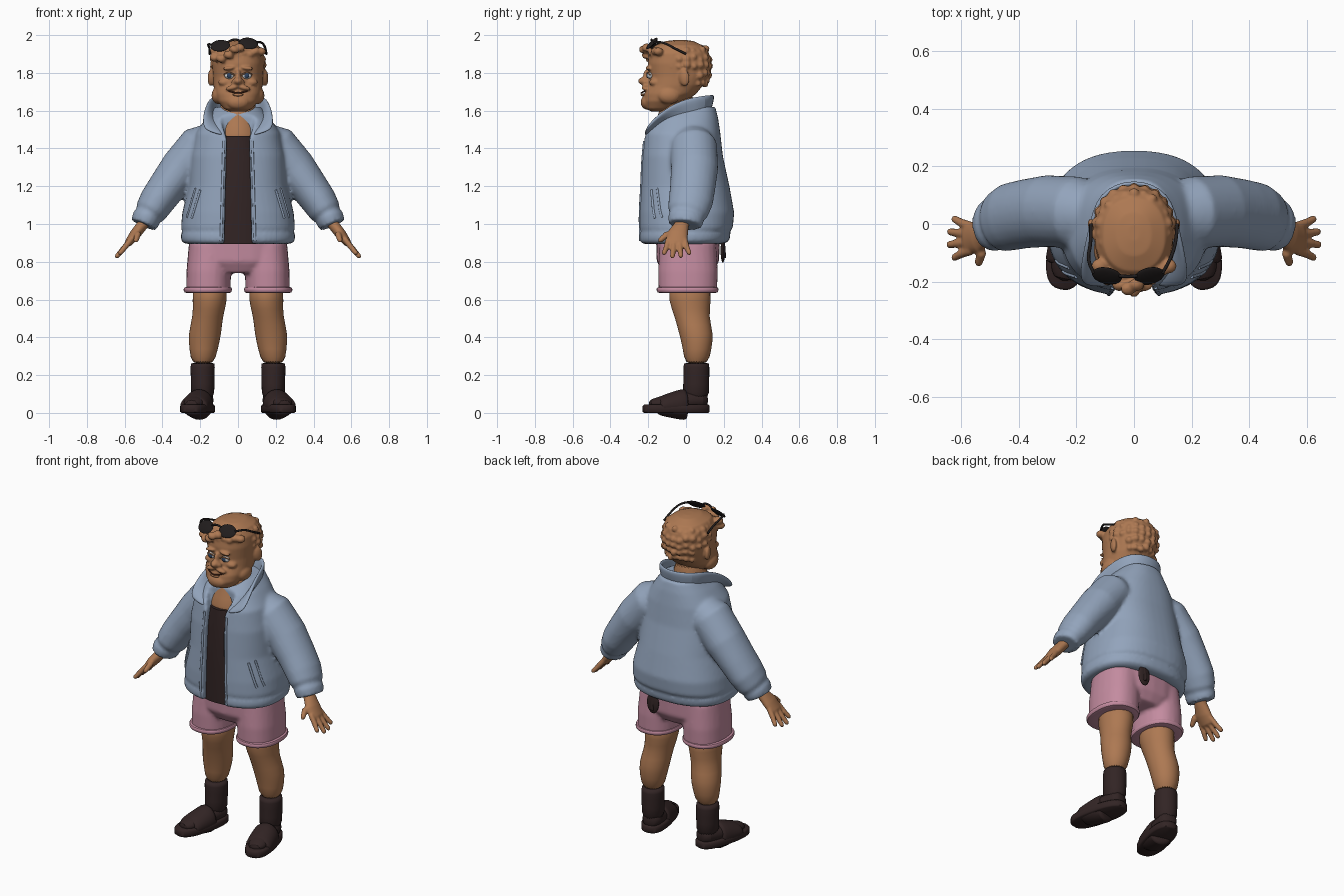
import bpy, bmesh, math, random
from mathutils import Vector, Euler

random.seed(4)
cube = bpy.data.objects.get("Cube")
if cube:
    bpy.data.objects.remove(cube, do_unlink=True)


def material(name, r, g, b):
    m = bpy.data.materials.new(name)
    m.use_nodes = True
    m.diffuse_color = (r, g, b, 1)
    bsdf = next(n for n in m.node_tree.nodes if n.type == "BSDF_PRINCIPLED")
    bsdf.inputs["Base Color"].default_value = (r, g, b, 1)
    bsdf.inputs["Roughness"].default_value = .8
    return m


SKIN = material("warm skin", .42, .19, .085)
BLUE = material("jacket blue", .29, .37, .5)
PINK = material("shorts pink", .55, .26, .35)
DARK = material("dark brown", .032, .018, .018)
BLACK = material("glasses black", .015, .012, .012)
WHITE = material("eye white", .7, .7, .7)
IRIS = material("iris blue", .03, .06, .12)
LIP = material("lip line", .1, .03, .015)


def activate(objs):
    bpy.ops.object.select_all(action="DESELECT")
    for o in objs:
        o.select_set(True)
    bpy.context.view_layer.objects.active = objs[0]


def mesh_object(name, bm, mat):
    bmesh.ops.recalc_face_normals(bm, faces=bm.faces)
    me = bpy.data.meshes.new(name)
    bm.to_mesh(me)
    bm.free()
    o = bpy.data.objects.new(name, me)
    bpy.context.collection.objects.link(o)
    me.materials.append(mat)
    activate([o])
    bpy.ops.object.shade_smooth_by_angle(angle=math.radians(50))
    return o


def tube(name, rings, mat, axis=None, power=2, sides=24, subdiv=0):
    """Loft ellipses given as (x, y, z, half width, half depth)."""
    bm = bmesh.new()
    pts = [Vector(r[:3]) for r in rings]
    loops = []
    for i, r in enumerate(rings):
        t = axis or (pts[min(i + 1, len(pts) - 1)] - pts[max(i - 1, 0)]).normalized()
        ref = Vector((0, 0, 1)) if abs(t.y) > .8 else Vector((0, 1, 0))
        v = (ref - t * ref.dot(t)).normalized()
        u = v.cross(t)
        loop = []
        for k in range(sides):
            c, s = math.cos(k * math.tau / sides), math.sin(k * math.tau / sides)
            c = math.copysign(abs(c) ** (2 / power), c)
            s = math.copysign(abs(s) ** (2 / power), s)
            loop.append(bm.verts.new(pts[i] + u * c * r[3] + v * s * r[4]))
        loops.append(loop)
    for a, b in zip(loops, loops[1:]):
        for k in range(sides):
            n = (k + 1) % sides
            bm.faces.new((a[k], a[n], b[n], b[k]))
    bm.faces.new(loops[0])
    bm.faces.new(loops[-1])
    o = mesh_object(name, bm, mat)
    if subdiv:
        o.modifiers.new("Smooth", "SUBSURF").levels = subdiv
        o.modifiers["Smooth"].render_levels = subdiv
    return o


def profile(rows):
    """Turn (z, half width, front y, back y) rows into level rings."""
    return [(0, (f + b) / 2, z, w, (b - f) / 2) for z, w, f, b in rows]


def ball(name, loc, size, mat, rot=(0, 0, 0)):
    bm = bmesh.new()
    bmesh.ops.create_uvsphere(bm, u_segments=20, v_segments=12, radius=1)
    for v in bm.verts:
        v.co = Euler(rot).to_matrix() @ Vector(a * b for a, b in zip(v.co, size)) + Vector(loc)
    return mesh_object(name, bm, mat)


def wire(name, pts, radius, mat):
    cu = bpy.data.curves.new(name, "CURVE")
    cu.dimensions, cu.bevel_depth, cu.bevel_resolution = "3D", radius, 3
    cu.use_fill_caps = True
    sp = cu.splines.new("NURBS")
    sp.points.add(len(pts) - 1)
    sp.use_endpoint_u, sp.order_u = True, 3
    for p, q in zip(sp.points, pts):
        p.co = (*q, 1)
    o = bpy.data.objects.new(name, cu)
    bpy.context.collection.objects.link(o)
    cu.materials.append(mat)
    return o


def fuse(name, objs, voxel, rounds):
    """Join overlapping solids into one soft skin."""
    activate(objs)
    bpy.ops.object.join()
    o = objs[0]
    o.name = name
    m = o.modifiers.new("Fuse", "REMESH")
    m.mode, m.voxel_size, m.use_smooth_shade = "VOXEL", voxel, True
    m = o.modifiers.new("Relax", "SMOOTH")
    m.factor, m.iterations = .5, rounds
    bpy.ops.object.convert(target="MESH")
    return o


UP = Vector((0, 0, 1))
SIDES = (("left", 1), ("right", -1))

# Jacket body, cut open down the front
torso = tube("torso", profile([
    (.895, .28, -.235, .2), (.91, .3, -.25, .228), (.945, .303, -.25, .236),
    (.96, .294, -.243, .232), (.98, .302, -.25, .248), (1.06, .295, -.25, .255),
    (1.2, .262, -.243, .23), (1.36, .252, -.235, .195), (1.48, .225, -.222, .182),
    (1.56, .17, -.18, .17), (1.62, .12, -.1, .155)]), BLUE, UP, 2.4, 48)
bm = bmesh.new()
edge = [(.075, .8), (.06, 1.45), (.12, 1.64)]
outline = edge + [(-x, z) for x, z in reversed(edge)]
front = bm.faces.new([bm.verts.new((x, -.4, z)) for x, z in outline])
ext = bmesh.ops.extrude_face_region(bm, geom=[front])
bmesh.ops.translate(bm, vec=(0, .25, 0), verts=[v for v in ext["geom"] if isinstance(v, bmesh.types.BMVert)])
slot = mesh_object("opening_cutter", bm, BLUE)
slot.hide_render = True
cut = torso.modifiers.new("Opening", "BOOLEAN")
cut.object, cut.operation = slot, "DIFFERENCE"
activate([torso])
bpy.ops.object.convert(target="MESH")
bpy.data.objects.remove(slot, do_unlink=True)

# Sleeves with gathered cuffs
parts = [torso]
for side, s in SIDES:
    parts.append(tube("sleeve", [(s * x, y, z, a, b) for x, y, z, a, b in (
        (.13, .03, 1.45, .09, .1), (.2, .04, 1.41, .118, .125), (.3, .045, 1.295, .112, .125),
        (.38, .035, 1.19, .1, .12), (.43, .025, 1.12, .094, .118), (.463, .01, 1.065, .085, .108),
        (.476, .005, 1.045, .07, .092), (.485, 0, 1.03, .077, .096), (.5, -.005, .995, .07, .088))], BLUE))
jacket = fuse("jacket", parts, .011, 4)

# Collar, a folded band that opens into lapels
half = [((0, .12, 1.57), (0, .16, 1.685)), ((.1, .1, 1.56), (.125, .11, 1.685)),
        ((.125, 0, 1.55), (.155, -.03, 1.66)), ((.115, -.12, 1.53), (.185, -.14, 1.59)),
        ((.06, -.225, 1.46), (.19, -.215, 1.5))]
band = [[(-x, y, z) for x, y, z in p] for p in reversed(half[1:])] + half
bm = bmesh.new()
cols = [[bm.verts.new(Vector(a).lerp(Vector(b), t)) for t in (0, .5, 1)] for a, b in band]
for a, b in zip(cols, cols[1:]):
    for k in range(2):
        bm.faces.new((a[k], a[k + 1], b[k + 1], b[k]))
collar = mesh_object("collar", bm, BLUE)
m = collar.modifiers.new("Thickness", "SOLIDIFY")
m.thickness, m.offset = .024, 0
m = collar.modifiers.new("Round", "SUBSURF")
m.levels = m.render_levels = 2

# Slanted pocket welts and front placket edges laid on the jacket
for side, s in SIDES:
    def on_jacket(x, z):
        hit, loc, _, _ = jacket.ray_cast(Vector((s * x, -1, z)), Vector((0, 1, 0)))
        return loc if hit else Vector((s * x, -.2, z))
    for name, a, b, r in (("pocket_front", (.2, 1.18), (.245, 1.03), .007),
                          ("pocket_back", (.225, 1.19), (.27, 1.035), .006),
                          ("placket_edge", (.075, 1.44), (.09, .91), .007)):
        path = [on_jacket(a[0] + (b[0] - a[0]) * t / 6, a[1] + (b[1] - a[1]) * t / 6) for t in range(7)]
        wire(side + "_" + name, path, r, BLUE)

# Shirt and neck
tube("shirt", [(0, -.08, .893, .2, .14), (0, -.08, 1.1, .19, .142), (0, -.08, 1.35, .16, .135),
               (0, -.09, 1.465, .1, .115)], DARK, UP)
tube("neck", [(0, -.08, 1.4, .13, .115), (0, -.075, 1.48, .125, .115), (0, -.05, 1.56, .1, .1),
              (0, -.03, 1.7, .09, .09)], SKIN, UP, subdiv=1)
wire("hanging_cloth", [(.09, .19, .94), (.09, .2, .86), (.09, .2, .82)], .012, DARK)
ball("hanging_cloth_tip", (.09, .195, .86), (.04, .012, .065), DARK)

# Shorts with rolled cuffs
parts = [tube("hips", [(0, .01, .74, .15, .13), (0, .01, .8, .25, .165), (0, .01, .95, .255, .17)], PINK, UP, 2.4)]
for side, s in SIDES:
    parts.append(tube("short_leg", [(s * x, .01, z, a, b) for x, z, a, b in (
        (.157, .645, .118, .155), (.155, .75, .118, .158), (.14, .9, .12, .15))], PINK, UP, 2.3))
fuse("shorts", parts, .011, 4)
for side, s in SIDES:
    tube(side + "_shorts_cuff", [(s * .16, .008, z, a, a + .036) for z, a in (
        (.633, .108), (.636, .124), (.65, .13), (.664, .127), (.67, .112))], PINK, UP, 2.3, 32, 1)

# Legs, socks and slip-on sandals
for side, s in SIDES:
    tube(side + "_leg", [(s * x, y, z, a, b) for x, y, z, a, b in (
        (.15, .02, .7, .095, .115), (.148, .02, .59, .092, .113), (.16, .03, .51, .079, .09),
        (.176, .055, .42, .089, .092), (.182, .06, .34, .076, .076),
        (.187, .055, .25, .06, .063))], SKIN, UP, subdiv=1)
    tube(side + "_sock", [(s * .187, y, z, a, b) for y, z, a, b in (
        (.055, .265, .062, .066), (.055, .26, .066, .07), (.055, .15, .062, .068),
        (.05, .06, .064, .075))], DARK, UP, subdiv=1)
    shoe = [
        tube(side + "_sole", [(0, -.1, z, w, w + .103) for z, w in (
            (0, .07), (.006, .077), (.036, .077), (.044, .07))], DARK, UP, 2.6, 40),
        tube(side + "_foot", [(0, .07, .07, .03, .03), (0, .05, .07, .058, .055), (0, -.07, .06, .064, .052),
                              (0, -.2, .05, .06, .036), (0, -.25, .048, .03, .018)], DARK, subdiv=1),
        tube(side + "_strap", [(0, -.045, .045, .072, .078), (0, -.055, .045, .078, .086),
                               (0, -.13, .04, .079, .068), (0, -.19, .036, .076, .05),
                               (0, -.2, .036, .07, .042)], DARK, subdiv=1)]
    for o in shoe:
        o.rotation_euler.z = s * .24
        o.location = (s * .19, .045, 0)

# Hands
for side, s in SIDES:
    parts = [tube("palm", [(s * x, y, z, a, b) for x, y, z, a, b in (
        (.48, -.01, 1.03, .03, .035), (.51, -.025, .99, .03, .04), (.545, -.045, .945, .029, .056),
        (.58, -.05, .9, .021, .053), (.59, -.05, .89, .012, .045))], SKIN)]
    for k in range(4):
        y, reach = -.092 + .028 * k, (.045, .062, .06, .045)[k]
        tip = y - .025 + .017 * k
        parts.append(tube("finger", [
            (s * .565, y, .92, .016, .016), (s * (.575 + reach * .6), (y + tip) / 2, .9 - reach * .6, .015, .015),
            (s * (.58 + reach), tip, .89 - reach, .013, .013),
            (s * (.586 + reach), tip, .882 - reach, .006, .006)], SKIN, sides=12))
    parts.append(tube("thumb", [(s * .515, -.05, .975, .018, .02), (s * .53, -.1, .945, .017, .018),
                                (s * .54, -.135, .915, .014, .014), (s * .542, -.145, .905, .006, .006)], SKIN))
    fuse(side + "_hand", parts, .006, 3)

# Head with ears, brows, nose, beard and curly hair
parts = [tube("skull", profile([
    (1.595, .04, -.18, -.1), (1.61, .075, -.215, -.07), (1.65, .108, -.228, 0), (1.69, .124, -.222, .055),
    (1.735, .13, -.2, .09), (1.78, .132, -.196, .115), (1.85, .138, -.203, .13), (1.905, .134, -.195, .122),
    (1.945, .11, -.165, .09), (1.968, .06, -.11, .04), (1.974, .02, -.06, 0)]), SKIN, UP, 2.3, 40)]


def lump(loc, size, rot=(0, 0, 0)):
    parts.append(ball("lump", loc, size, SKIN, rot))


lump((0, -.215, 1.757), (.026, .04, .022))
lump((0, -.205, 1.785), (.015, .022, .035))
lump((0, -.205, 1.645), (.06, .035, .04))
for side, s in SIDES:
    lump((s * .022, -.215, 1.752), (.014, .018, .013))
    lump((s * .03, -.213, 1.722), (.038, .022, .013), (0, s * .25, 0))
    lump((s * .048, -.2, 1.825), (.034, .015, .01), (0, s * .12, 0))
    lump((s * .07, -.165, 1.75), (.035, .03, .022))
    lump((s * .142, -.01, 1.775), (.016, .03, .046), (.15, 0, s * -.4))
    lump((s * .105, -.09, 1.68), (.035, .06, .045))
for row in range(5):
    for k in range(15):
        ang = math.radians(-25 + k * 230 / 14)
        z = 1.75 + .042 * row
        swell = (.86, .96, 1, .98, .87)[row]
        if row < 2 and not 3 < k < 11:
            continue
        lump((.132 * swell * math.cos(ang), -.015 + .14 * swell * math.sin(ang), z + random.uniform(-.01, .01)),
             (random.uniform(.016, .022),) * 3)
for k in range(9):
    x = -.12 + .03 * k
    lump((x, -.175 + 2 * x * x, 1.905 + random.uniform(-.012, .012)), (.028, .026, .022))
for x, y, z in ((-.125, -.16, 1.88), (-.09, -.19, 1.875), (-.05, -.21, 1.895), (-.02, -.225, 1.925), (.01, -.21, 1.935)):
    lump((x, y, z), (.027, .024, .02), (.3, .4, 0))
fuse("head", parts, .007, 2)

# Eyes and mouth
for side, s in SIDES:
    ball(side + "_eye", (s * .046, -.189, 1.786), (.026, .018, .018), WHITE)
    ball(side + "_iris", (s * .046, -.203, 1.787), (.013, .007, .015), IRIS)
    wire(side + "_upper_lid", [(s * .018, -.2, 1.787), (s * .046, -.212, 1.812), (s * .075, -.19, 1.79)], .004, SKIN)
wire("mouth", [(-.05, -.217, 1.705), (-.02, -.237, 1.694), (.02, -.237, 1.694), (.05, -.217, 1.705)], .004, LIP)
ball("lower_lip", (0, -.228, 1.684), (.028, .012, .008), SKIN)

# Sunglasses resting on the hair
for side, s in SIDES:
    x = -.02 + s * .074
    z = 1.95 + s * .006
    ball(side + "_lens", (x, -.18, z), (.053, .009, .041), BLACK, (-.75, 0, s * .2))
    wire(side + "_temple", [(x + s * .045, -.17, z + .005), (x + s * .07, -.13, z + .012),
                            (s * .148, -.06, 1.93), (s * .15, .0, 1.9)], .006, BLACK)
wire("glasses_bridge", [(-.05, -.18, 1.965), (-.02, -.185, 1.985), (.01, -.18, 1.97)], .006, BLACK)
